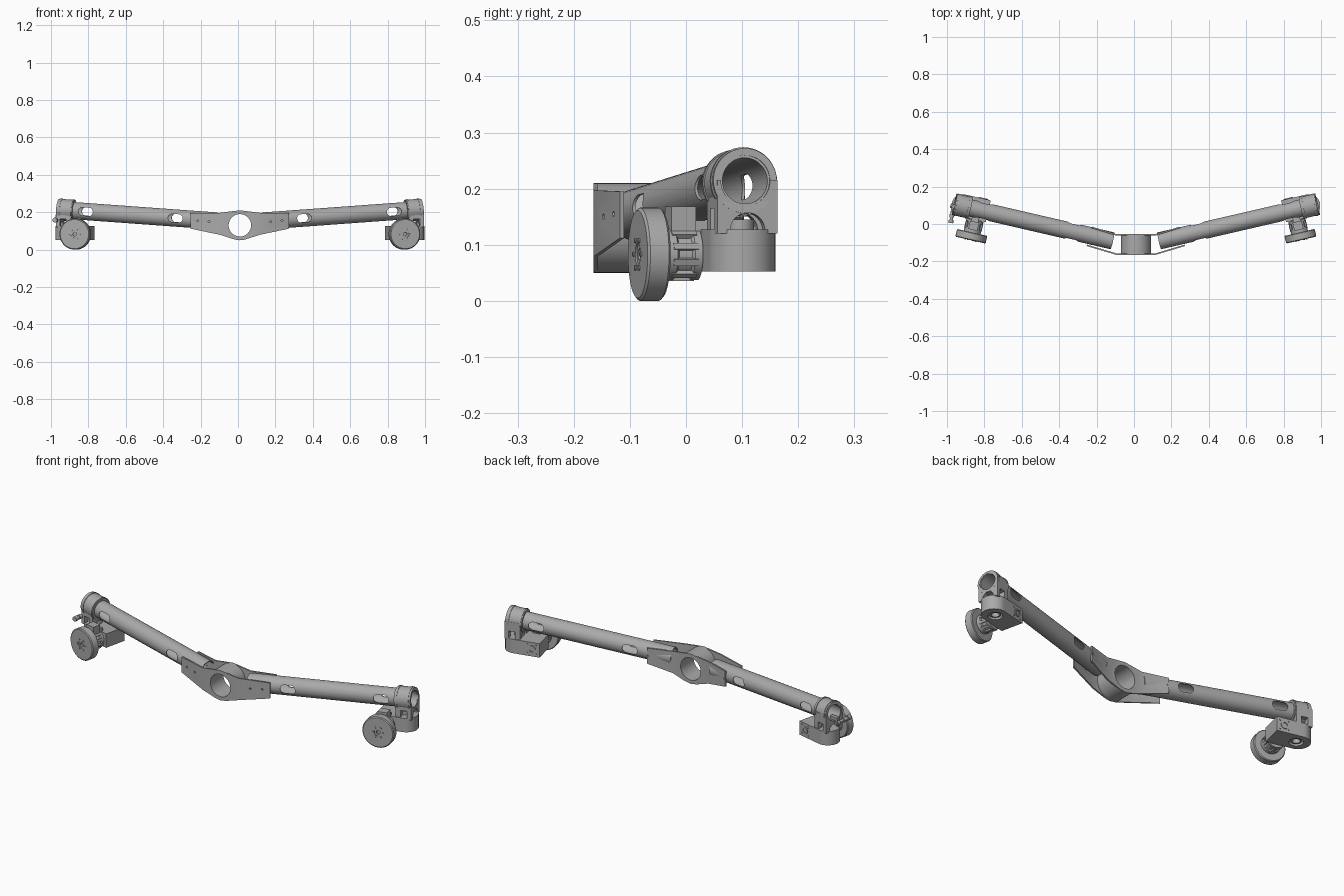
import bpy, bmesh, math
from mathutils import Matrix, Vector

cube = bpy.data.objects.get("Cube")
if cube:
    bpy.data.objects.remove(cube, do_unlink=True)

CX = 0.01  # symmetry plane of the two arms

grey = bpy.data.materials.new("plain grey")
grey.use_nodes = True
COLOUR = (0.4, 0.4, 0.4, 1)
grey.diffuse_color = COLOUR
grey.node_tree.nodes["Principled BSDF"].inputs["Base Color"].default_value = COLOUR

# Frames: arm runs along the tube, pod is level and only turned with it
START, END = Vector((0.125, -0.09, 0.153)), Vector((0.968, 0.105, 0.214))
RUN = END - START
LENGTH = RUN.length
YAW = math.atan2(RUN.y, RUN.x)
PITCH = math.asin(RUN.z / LENGTH)
ARM = Matrix.Translation(START) @ Matrix.Rotation(YAW, 4, 'Z') @ Matrix.Rotation(-PITCH, 4, 'Y')
POD = Matrix.Translation((0.882, 0.089, 0)) @ Matrix.Rotation(YAW, 4, 'Z')
WORLD = Matrix.Identity(4)
TURN = {'X': Matrix.Rotation(math.pi / 2, 4, 'Y'),
        'Y': Matrix.Rotation(-math.pi / 2, 4, 'X'),
        'Z': WORLD}


def lathe(bm, profile, axis, frame, at=(0, 0, 0), closed=True, n=48):
    """Spin (radius, height) points around an axis."""
    vs = [bm.verts.new((r, 0, h)) for r, h in profile]
    pairs = list(zip(vs, vs[1:])) + ([(vs[-1], vs[0])] if closed else [])
    es = [bm.edges.new(p) for p in pairs]
    before = set(bm.verts) - set(vs)
    bmesh.ops.spin(bm, geom=vs + es, cent=(0, 0, 0), axis=(0, 0, 1),
                   angle=2 * math.pi, steps=n, use_merge=False)
    new = [v for v in bm.verts if v not in before]
    bmesh.ops.remove_doubles(bm, verts=new, dist=1e-5)
    new = [v for v in bm.verts if v not in before]
    bmesh.ops.transform(bm, matrix=frame @ Matrix.Translation(at) @ TURN[axis], verts=new)


def disc(bm, r, lo, hi, axis, frame, at=(0, 0, 0), n=32):
    lathe(bm, [(0, lo), (r, lo), (r, hi), (0, hi)], axis, frame, at, False, n)


def ring(bm, r_in, r_out, lo, hi, axis, frame, at=(0, 0, 0)):
    lathe(bm, [(r_in, lo), (r_out, lo), (r_out, hi), (r_in, hi)], axis, frame, at)


def box(bm, lo, hi, frame):
    lo, hi = Vector(lo), Vector(hi)
    m = frame @ Matrix.Translation((lo + hi) / 2) @ Matrix.Diagonal((*(hi - lo), 1))
    bmesh.ops.create_cube(bm, size=1, matrix=m)


def prism(bm, outline, lo, hi, axis, frame):
    """Extrude an outline along y or z."""
    place = (lambda p, h: (p[0], h, p[1])) if axis == 'Y' else (lambda p, h: (p[0], p[1], h))
    a = [bm.verts.new(frame @ Vector(place(p, lo))) for p in outline]
    b = [bm.verts.new(frame @ Vector(place(p, hi))) for p in outline]
    bm.faces.new(a)
    bm.faces.new(b)
    for i in range(len(a)):
        j = (i + 1) % len(a)
        bm.faces.new((a[i], a[j], b[j], b[i]))


def arc(cx, cy, r, start, stop, n=14):
    return [(cx + r * math.cos(start + (stop - start) * i / n),
             cy + r * math.sin(start + (stop - start) * i / n)) for i in range(n + 1)]


def make(name, bm, cutters=(), mirror=True, thick=0, helper=False):
    bmesh.ops.recalc_face_normals(bm, faces=bm.faces)
    mesh = bpy.data.meshes.new(name)
    bm.to_mesh(mesh)
    bm.free()
    ob = bpy.data.objects.new(name, mesh)
    bpy.context.collection.objects.link(ob)
    ob.location.x = CX
    if helper:
        ob.hide_render = True
        return ob
    mesh.materials.append(grey)
    if thick:
        mod = ob.modifiers.new("mirror", 'MIRROR')
        mod.merge_threshold = 1e-4
        mod = ob.modifiers.new("thickness", 'SOLIDIFY')
        mod.thickness, mod.offset = thick, 0
    for c in cutters:
        mod = ob.modifiers.new("cut", 'BOOLEAN')
        mod.object, mod.operation, mod.solver = c, 'DIFFERENCE', 'EXACT'
    if mirror and not thick:
        ob.modifiers.new("mirror", 'MIRROR').use_mirror_merge = False
    bpy.context.view_layer.update()
    for o in bpy.context.selected_objects:
        o.select_set(False)
    ob.select_set(True)
    bpy.context.view_layer.objects.active = ob
    bpy.ops.object.convert(target='MESH')
    bpy.ops.object.shade_smooth_by_angle(angle=math.radians(35))
    return ob


# Cutters
cut = {}
bm = bmesh.new()
disc(bm, 0.06, -0.3, 0.1, 'Y', WORLD, (0, 0, 0.13), 48)
cut["bore"] = make("bore_cutter", bm, helper=True)

bm = bmesh.new()
for x in (0.335, 0.815):
    u = (x - START.x) / RUN.x * LENGTH
    slot = (arc(u + 0.018, 0, 0.022, -math.pi / 2, math.pi / 2)
            + arc(u - 0.018, 0, 0.022, math.pi / 2, 1.5 * math.pi))
    prism(bm, slot, -0.1, 0.1, 'Y', ARM)
cut["slots"] = make("slot_cutter", bm, helper=True)

bm = bmesh.new()
disc(bm, 0.045, 0.6, 1.1, 'X', ARM)
cut["tube"] = make("tube_cutter", bm, helper=True)

bm = bmesh.new()
disc(bm, 0.032, -0.1, 0.2, 'X', POD, (0, 0, 0.125))
cut["tunnel"] = make("tunnel_cutter", bm, helper=True)

bm = bmesh.new()
box(bm, (0.035, -0.1, 0.1), (0.07, 0.1, 0.165), POD)
cut["window"] = make("window_cutter", bm, helper=True)

bm = bmesh.new()
disc(bm, 0.034, 0, 0.11, 'Z', POD, (0.035, 0, 0))
cut["socket"] = make("socket_cutter", bm, helper=True)

bm = bmesh.new()
for x, z in ((0.165, 0.15), (0.225, 0.155)):
    for s in (-1, 1):
        disc(bm, 0.005, -0.3, 0.1, 'Y', WORLD, (s * x, 0, z), 12)
cut["screws"] = make("screw_cutter", bm, helper=True)

# Central hub ring
bm = bmesh.new()
ring(bm, 0.06, 0.08, -0.163, -0.056, 'Y', WORLD, (0, 0, 0.13))
make("hub_ring", bm, mirror=False)

# Bent plates clamping the tubes in front and behind
for name, y0, y1 in (("front_plate", -0.161, -0.114), ("back_plate", -0.058, -0.018)):
    bm = bmesh.new()
    reach = 0.262 if y0 < -0.1 else 0.235
    columns = [(0, y0, 0.21, 0.05), (0.035, y0, 0.206, 0.056),
               (0.105, y0, 0.197, 0.079), (reach, y1, 0.195, 0.112)]
    rows = [(bm.verts.new((x, y, t)), bm.verts.new((x, y, b))) for x, y, t, b in columns]
    for (a, b), (c, d) in zip(rows, rows[1:]):
        bm.faces.new((a, b, d, c))
    make(name, bm, (cut["bore"], cut["screws"]), thick=0.008)

# Arm tubes and end collars
bm = bmesh.new()
ring(bm, 0.041, 0.046, 0, LENGTH, 'X', ARM)
make("arm_tubes", bm, (cut["slots"],))

bm = bmesh.new()
ring(bm, 0.0455, 0.058, LENGTH - 0.085, LENGTH + 0.002, 'X', ARM)
for u in (-0.075, -0.012):
    ring(bm, 0.05, 0.0605, LENGTH + u - 0.005, LENGTH + u + 0.005, 'X', ARM)
make("end_collars", bm)

# Legged saddle between collar and gear housing
bm = bmesh.new()
box(bm, (0.01, -0.055, 0.12), (0.092, 0.055, 0.215), POD)
make("saddle_brackets", bm, (cut["tube"], cut["tunnel"], cut["window"]))

# Gear housing with rounded outer end and socket below
bm = bmesh.new()
outline = [(-0.095, 0.06), (-0.095, -0.06)] + arc(0.045, 0, 0.06, -math.pi / 2, math.pi / 2, 24)
prism(bm, outline, 0.052, 0.127, 'Z', POD)
make("gear_housings", bm, (cut["socket"],))

bm = bmesh.new()
ring(bm, 0.019, 0.027, 0.058, 0.112, 'Z', POD, (0.035, 0, 0))
disc(bm, 0.024, 0.12, 0.145, 'Z', POD, (0.035, 0, 0))
ring(bm, 0.012, 0.02, 0.058, 0.064, 'Y', POD, (-0.055, 0, 0.09))
for u in (-0.078, -0.032):
    for z in (0.067, 0.113):
        disc(bm, 0.004, 0.058, 0.063, 'Y', POD, (u, 0, z), 10)
make("bearing_rings", bm)

# Motor with ribs and top mount
HUB = POD @ Matrix.Translation((-0.037, 0, 0.083))
bm = bmesh.new()
lathe(bm, [(0, -0.135), (0.046, -0.135), (0.046, -0.108), (0.04, -0.104),
           (0.04, -0.08), (0.046, -0.076), (0.046, -0.062), (0, -0.058)], 'Y', HUB, closed=False)
for i in range(10):
    spin = HUB @ Matrix.Rotation(2 * math.pi * i / 10, 4, 'Y')
    box(bm, (-0.006, -0.115, 0.036), (0.006, -0.07, 0.048), spin)
box(bm, (-0.025, -0.115, 0.03), (0.025, -0.07, 0.085), HUB)
box(bm, (-0.02, -0.075, 0.035), (0.02, -0.045, 0.06), HUB)
make("drive_motors", bm)

# Wheels with recessed hub and bolts
bm = bmesh.new()
lathe(bm, [(0.01, -0.168), (0.02, -0.168), (0.02, -0.171), (0.078, -0.171), (0.083, -0.167),
           (0.083, -0.133), (0.079, -0.129), (0.01, -0.129)], 'Y', HUB, n=64)
for i in range(6):
    a = 2 * math.pi * i / 6
    disc(bm, 0.0045, -0.174, -0.165, 'Y', HUB, (0.028 * math.cos(a), 0, 0.028 * math.sin(a)), 10)
disc(bm, 0.011, -0.16, -0.13, 'Y', HUB)
make("wheels", bm)

# Single side connector on the right arm
SIDE = Matrix.Translation((-0.99, 0.0, 0.158)) @ Matrix.Rotation(-0.12, 4, 'Z')
bm = bmesh.new()
disc(bm, 0.008, 0.01, 0.11, 'Y', SIDE, n=20)
for lo, r in ((0.005, 0.013), (0.035, 0.012), (0.085, 0.014)):
    disc(bm, r, lo, lo + 0.018, 'Y', SIDE, n=20)
box(bm, (-0.006, 0.085, -0.006), (0.04, 0.105, 0.03), SIDE)
make("side_connector", bm, mirror=False)

for helper in cut.values():
    bpy.data.objects.remove(helper, do_unlink=True)
